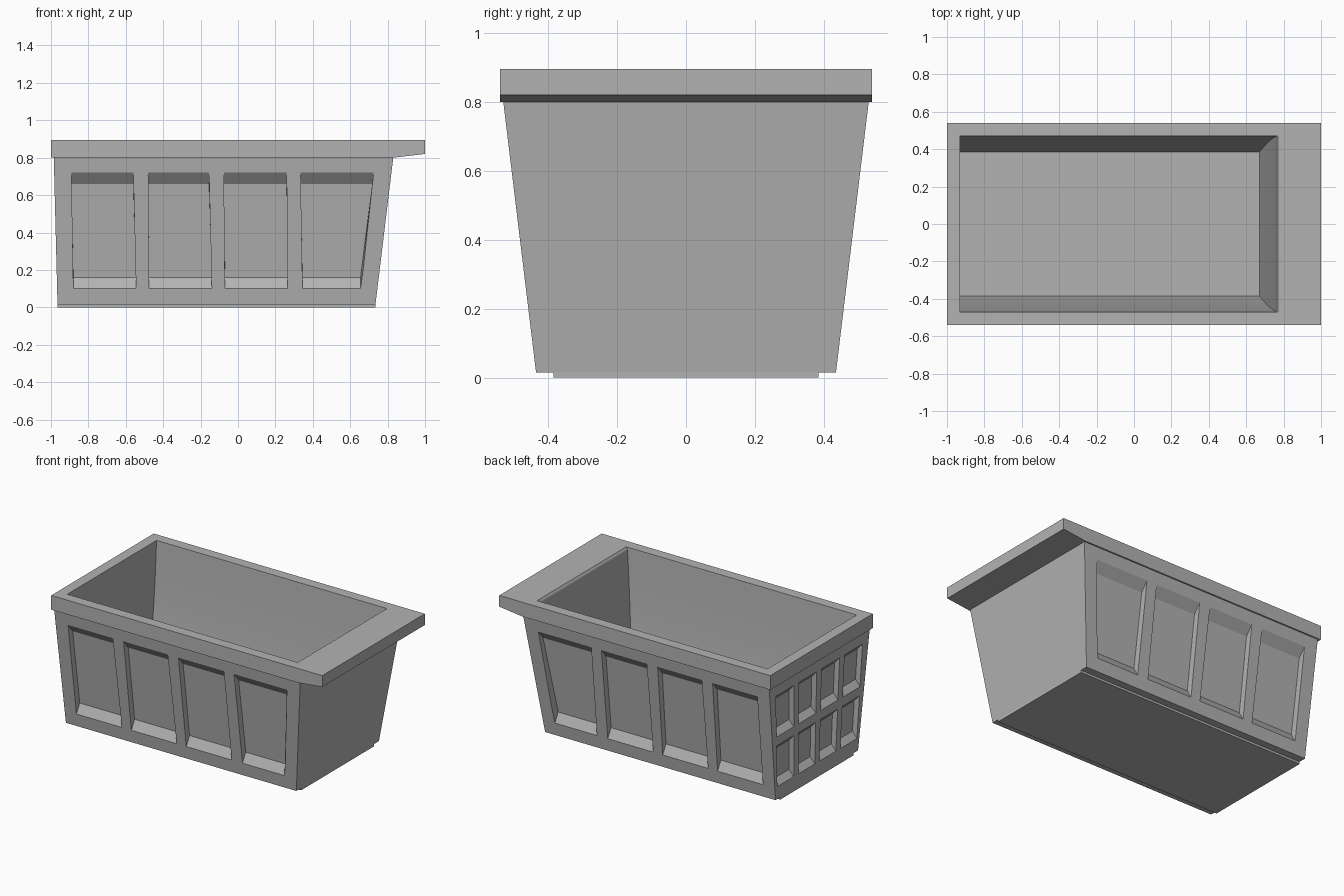
import bpy, bmesh, math

cube = bpy.data.objects.get("Cube")
if cube:
    bpy.data.objects.remove(cube, do_unlink=True)

grey = bpy.data.materials.new("plain_grey")
grey.use_nodes = True
GREY = (0.45, 0.45, 0.45, 1)
grey.diffuse_color = GREY
grey.node_tree.nodes["Principled BSDF"].inputs["Base Color"].default_value = GREY


def loft(bm, rings):
    """Closed solid through a list of matching point rings."""
    loops = [[bm.verts.new(p) for p in ring] for ring in rings]
    n = len(loops[0])
    for a, b in zip(loops, loops[1:]):
        for i in range(n):
            j = (i + 1) % n
            bm.faces.new((a[i], a[j], b[j], b[i]))
    bm.faces.new(loops[0])
    bm.faces.new(loops[-1])


def make(name, solids):
    bm = bmesh.new()
    for rings in solids:
        loft(bm, rings)
    bmesh.ops.recalc_face_normals(bm, faces=bm.faces)
    me = bpy.data.meshes.new(name)
    bm.to_mesh(me)
    bm.free()
    me.materials.append(grey)
    ob = bpy.data.objects.new(name, me)
    bpy.context.collection.objects.link(ob)
    return ob


def cut(ob, cutter):
    mod = ob.modifiers.new("cut", "BOOLEAN")
    mod.operation = "DIFFERENCE"
    mod.solver = "EXACT"
    mod.object = cutter
    dg = bpy.context.evaluated_depsgraph_get()
    me = bpy.data.meshes.new_from_object(ob.evaluated_get(dg))
    ob.modifiers.clear()
    ob.data = me


def rect(x0, x1, y, z):
    return [(x0, -y, z), (x1, -y, z), (x1, y, z), (x0, y, z)]


def mix(a, b, t):
    return a + (b - a) * t


# Outer wall positions at a height
def side_y(z):
    return mix(0.435, 0.53, (z - 0.015) / 0.785)


def end_x(z):
    return mix(-0.965, -0.985, z / 0.8)


# Tapered body, foot and overhanging rim
body = make("tub_body", [[rect(-0.965, 0.735, 0.435, 0.015), rect(-0.985, 0.83, 0.53, 0.8)]])
foot = make("base_foot", [[rect(-0.965, 0.735, 0.385, 0), rect(-0.965, 0.735, 0.385, 0.015)]])
profile = [(-1, 0.8), (0.83, 0.8), (1, 0.82), (1, 0.895), (-1, 0.895)]
rim = make("rim", [[[(x, y, z) for x, z in profile] for y in (-0.54, 0.54)]])

# Inner cavity with gently bowed walls
wall = [(0.08, 0.385, 0.67), (0.2, 0.405, 0.688), (0.35, 0.427, 0.707),
        (0.5, 0.443, 0.723), (0.7, 0.459, 0.743), (0.88, 0.469, 0.76), (0.91, 0.471, 0.78)]
cavity = make("cavity_cutter", [[rect(-0.93, x, y, z) for z, y, x in wall]])
cut(body, cavity)
cut(rim, cavity)


# Recessed panels along both long sides: x edges at the bottom and at the top
panels = [(-0.88, -0.545, -0.89, -0.56), (-0.475, -0.14, -0.48, -0.155),
          (-0.07, 0.265, -0.075, 0.26), (0.345, 0.655, 0.335, 0.725)]


def side_panel(s, b0, b1, t0, t1):
    rings = []
    for k in (-0.3, 1):
        lo, hi, d = 0.1 + 0.06 * k, 0.72 - 0.06 * k, 0.042 * k
        yl, yh = s * (side_y(lo) - d), s * (side_y(hi) - d)
        rings.append([(b0, yl, lo), (b1, yl, lo), (t1, yh, hi), (t0, yh, hi)])
    return rings


# Small recesses on the end, two rows of four
def end_panel(c, lo0, hi0):
    rings = []
    for k in (-0.3, 1):
        lo, hi, d = lo0 + 0.04 * k, hi0 - 0.04 * k, 0.036 * k
        pts = []
        for z, side in ((lo, -1), (lo, 1), (hi, 1), (hi, -1)):
            fan = mix(0.95, 1.06, z / 0.8)
            pts.append((end_x(z) + d, (c + side * 0.09) * fan, z))
        rings.append(pts)
    return rings


solids = [side_panel(s, *p) for s in (-1, 1) for p in panels]
solids += [end_panel((i - 1.5) * 0.23, lo, lo + 0.28) for i in range(4) for lo in (0.1, 0.44)]
recesses = make("recess_cutter", solids)
cut(body, recesses)

for helper in (cavity, recesses):
    bpy.data.objects.remove(helper, do_unlink=True)

# Soft shading on the bowed walls, sharp elsewhere
for ob in (body, foot, rim):
    bpy.ops.object.select_all(action="DESELECT")
    ob.select_set(True)
    bpy.context.view_layer.objects.active = ob
    bpy.ops.object.shade_smooth_by_angle(angle=math.radians(20))
